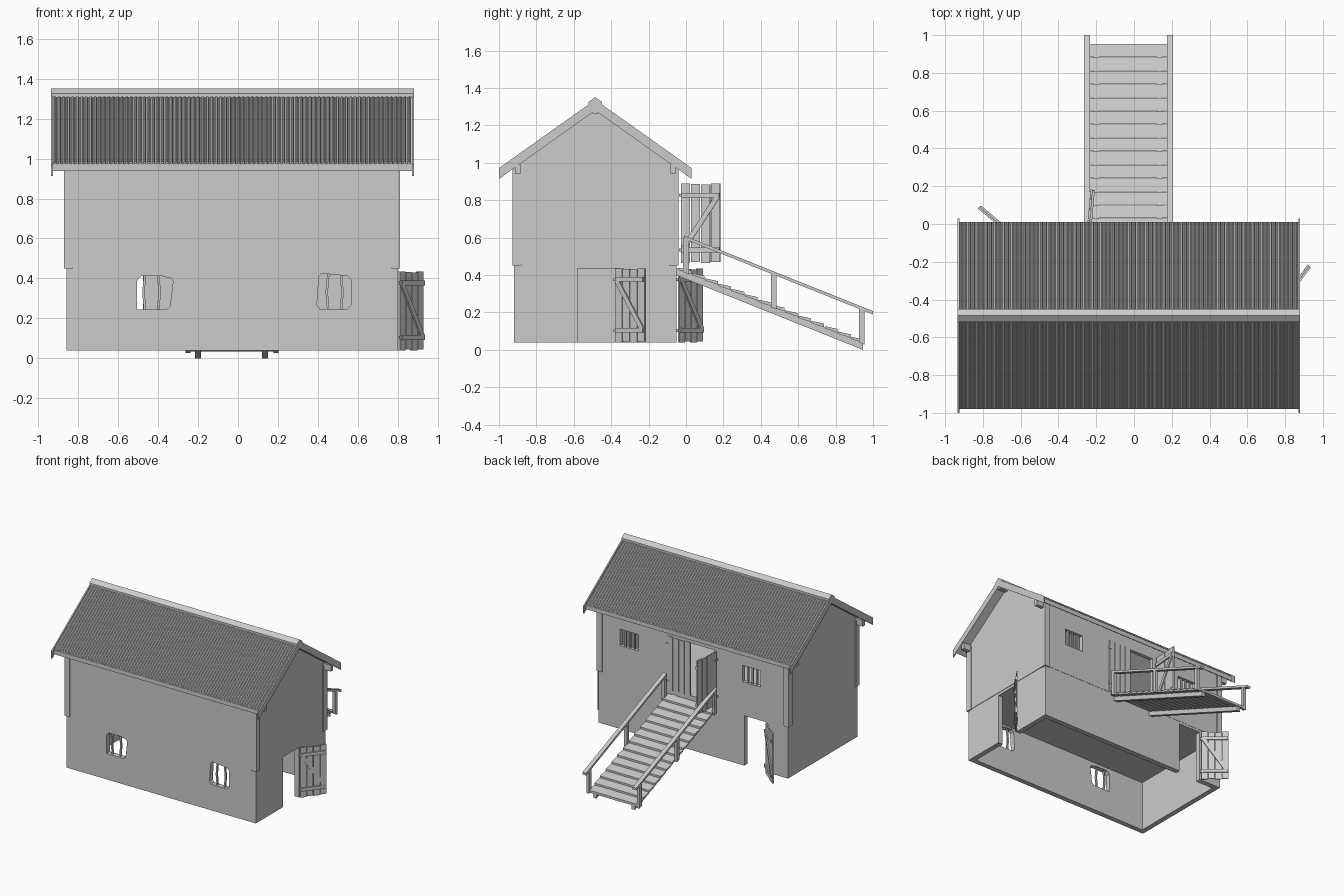
import bpy, bmesh, math

if "Cube" in bpy.data.objects:
    bpy.data.objects.remove(bpy.data.objects["Cube"])

# ---------- helpers ----------
def add_prism(bm, pts, axis, a, b):
    """Extrude a 2D outline along an axis: x uses (y,z), y uses (x,z), z uses (x,y)."""
    def put(p, t):
        return {'x': (t, p[0], p[1]), 'y': (p[0], t, p[1]), 'z': (p[0], p[1], t)}[axis]
    lo = [bm.verts.new(put(p, a)) for p in pts]
    hi = [bm.verts.new(put(p, b)) for p in pts]
    n = len(pts)
    bm.faces.new(lo)
    bm.faces.new(hi[::-1])
    for i in range(n):
        j = (i + 1) % n
        bm.faces.new((lo[j], lo[i], hi[i], hi[j]))

def add_box(bm, x0, x1, y0, y1, z0, z1):
    add_prism(bm, [(x0, y0), (x1, y0), (x1, y1), (x0, y1)], 'z', z0, z1)

def finish(name, bm):
    bmesh.ops.recalc_face_normals(bm, faces=bm.faces)
    me = bpy.data.meshes.new(name)
    bm.to_mesh(me)
    bm.free()
    ob = bpy.data.objects.new(name, me)
    bpy.context.collection.objects.link(ob)
    return ob

def prism(name, pts, axis, a, b):
    bm = bmesh.new()
    add_prism(bm, pts, axis, a, b)
    return finish(name, bm)

def box(name, *dims):
    bm = bmesh.new()
    add_box(bm, *dims)
    return finish(name, bm)

def cut(ob, cutter):
    m = ob.modifiers.new("cut", 'BOOLEAN')
    m.operation, m.solver, m.object = 'DIFFERENCE', 'EXACT', cutter
    cutter.hide_render = True
    bpy.context.view_layer.objects.active = ob
    bpy.ops.object.modifier_apply(modifier=m.name)
    bpy.data.objects.remove(cutter)

RY, SLOPE = -0.485, 0.71           # ridge line y and roof pitch

def chevron(name, top, thick, d, x0, x1):
    e = SLOPE * d
    prism(name, [(RY - d, top - e), (RY, top), (RY + d, top - e),
                 (RY + d, top - e - thick), (RY, top - thick), (RY - d, top - e - thick)], 'x', x0, x1)

# ---------- stone lower storey, open underneath ----------
lower = box("lower_storey", -0.857, 0.80, -0.92, -0.05, 0.04, 0.46)
cut(lower, box("c", -0.817, 0.76, -0.88, -0.09, -0.1, 0.435))
cut(lower, box("c", 0.7, 0.9, -0.58, -0.38, 0.0, 0.435))        # side doorway
cut(lower, box("c", -0.665, -0.475, -0.2, 0.1, 0.0, 0.435))     # back doorway
windows = [[(-0.505, 0.245), (-0.36, 0.245), (-0.34, 0.26), (-0.325, 0.385), (-0.335, 0.4),
            (-0.38, 0.412), (-0.485, 0.412), (-0.505, 0.39)],
           [(0.395, 0.265), (0.41, 0.247), (0.545, 0.245), (0.565, 0.265), (0.565, 0.395),
            (0.55, 0.412), (0.42, 0.425), (0.405, 0.41)]]
for w in windows:
    cut(lower, prism("c", w, 'y', -1.0, -0.8))

# bent window bars
for i, x in enumerate((-0.465, -0.4, 0.452, 0.515)):
    b = 0.008 if i % 2 else -0.008
    prism("window_bar", [(x - 0.006, 0.235), (x + 0.006, 0.235), (x + b + 0.006, 0.33),
                         (x + 0.006, 0.425), (x - 0.006, 0.425), (x + b - 0.006, 0.33)], 'y', -0.905, -0.892)

# ---------- timber upper storey ----------
def gable(name, half, z0, apex, x0, x1):
    e = apex - SLOPE * half
    return prism(name, [(RY - half, z0), (RY + half, z0), (RY + half, e), (RY, apex), (RY - half, e)], 'x', x0, x1)

upper = gable("upper_storey", 0.437, 0.455, 1.287, -0.861, 0.804)
cut(upper, gable("c", 0.407, 0.47, 1.26, -0.831, 0.774))
cut(upper, box("c", -0.215, 0.195, -0.2, 0.1, 0.47, 0.885))     # loft doorway
for x0 in (-0.62, 0.45):
    cut(upper, box("c", x0, x0 + 0.16, -0.2, 0.1, 0.70, 0.83))
    bm = bmesh.new()
    for k in (1, 2, 3):
        x = x0 + k * 0.04
        add_box(bm, x - 0.006, x + 0.006, -0.069, -0.057, 0.69, 0.84)
    finish("loft_window_bars", bm)

# corner posts
for x0 in (-0.87, 0.765):
    for y0, y1 in ((-0.928, -0.88), (-0.09, -0.04)):
        box("corner_post", x0, x0 + 0.045, y0, y1, 0.45, 0.975)

# ---------- roof ----------
chevron("roof_deck", 1.322, 0.036, 0.49, -0.925, 0.872)
for x0 in (-0.935, 0.87):
    chevron("barge_board", 1.337, 0.058, 0.515, x0, x0 + 0.01)
chevron("ridge_cap", 1.35, 0.02, 0.035, -0.935, 0.88)
box("ridge_purlin", -0.925, 0.872, RY - 0.015, RY + 0.015, 1.262, 1.284)
for s in (-1, 1):
    y = RY + s * 0.415
    box("eave_purlin", -0.925, 0.872, y - 0.014, y + 0.014, 0.94, 0.99)

# ribbed roof covering on each slope
for s in (-1, 1):
    bm = bmesh.new()
    waves, x0, x1 = 80, -0.925, 0.87
    prev = None
    for i in range(waves * 4 + 1):
        x = x0 + (x1 - x0) * i / (waves * 4)
        h = 1.323 + (0.013 if i % 4 in (1, 2) else 0)
        col = [bm.verts.new((x, RY + s * d, h - SLOPE * d)) for d in (0.01, 0.495)]
        if prev:
            f = (prev[0], prev[1], col[1], col[0])
            bm.faces.new(f if s < 0 else f[::-1])
        prev = col
    finish("ribbed_roofing", bm)

# ---------- plank doors ----------
def door(name, hinge, angle, w, h, s=1, rise=False):
    """Leaf runs from the hinge along local x (s=-1 mirrors it); battens face -y."""
    bm = bmesh.new()
    def bx(a, b, *r):
        add_box(bm, *sorted((s * a, s * b)), *r)
    n = 4
    for i in range(n):
        bx(w * i / n + 0.002, w * (i + 1) / n - 0.002, 0, 0.012, 0.004 * (i % 2), h - 0.003 * (i % 3))
    for z in (0.13 * h, 0.82 * h):
        bx(0.008, w - 0.006, -0.011, 0.001, z, z + 0.026)          # battens
        bx(-0.008, 0.02, -0.003, 0.015, z + 0.005, z + 0.02)       # hinges
    za, zb = 0.82 * h, 0.13 * h + 0.026
    if rise:
        za, zb = zb, za
    a, b, t = s * 0.02, s * (w - 0.02), 0.016
    add_prism(bm, [(a - t, za), (a + t, za), (b + t, zb), (b - t, zb)], 'y', -0.009, 0.001)
    ob = finish(name, bm)
    ob.location = hinge
    ob.rotation_euler.z = math.radians(angle)

door("side_door", (0.81, -0.38, 0.04), 53, 0.2, 0.395)
door("back_door", (-0.668, -0.036, 0.04), 140, 0.2, 0.395)
door("loft_door_open", (-0.237, -0.03, 0.465), 85, 0.215, 0.425, 1, True)
door("loft_door_closed", (0.195, -0.056, 0.465), 0, 0.2, 0.425, -1, True)

# ---------- ramp ----------
def deck(y):
    return 0.445 - 0.40 * (y + 0.04)

def sloped(name, y0, y1, hi, lo, x0, x1):
    prism(name, [(y0, deck(y0) + hi), (y1, deck(y1) + hi), (y1, deck(y1) + lo), (y0, deck(y0) + lo)], 'x', x0, x1)

for x in (-0.2, 0.135):
    sloped("ramp_stringer", -0.05, 0.945, -0.012, -0.051, x - 0.014, x + 0.014)
N, pitch = 14, 0.0711
for i in range(N):
    y0 = -0.04 + i * pitch
    y1 = y0 + pitch - 0.003
    prism("ramp_plank", [(y0, deck(y0) - 0.006), (y1, deck(y1) + 0.006),
                         (y1, deck(y1) - 0.013), (y0, deck(y0) - 0.018)], 'x', -0.245, 0.185)
for x in (-0.25, 0.19):
    sloped("handrail", -0.01, 1.0, 0.178, 0.160, x - 0.016, x + 0.016)
    for y in (0.0, 0.47, 0.94):
        sloped("rail_post", y - 0.015, y + 0.015, 0.165, -0.02, x - 0.012, x + 0.012)
